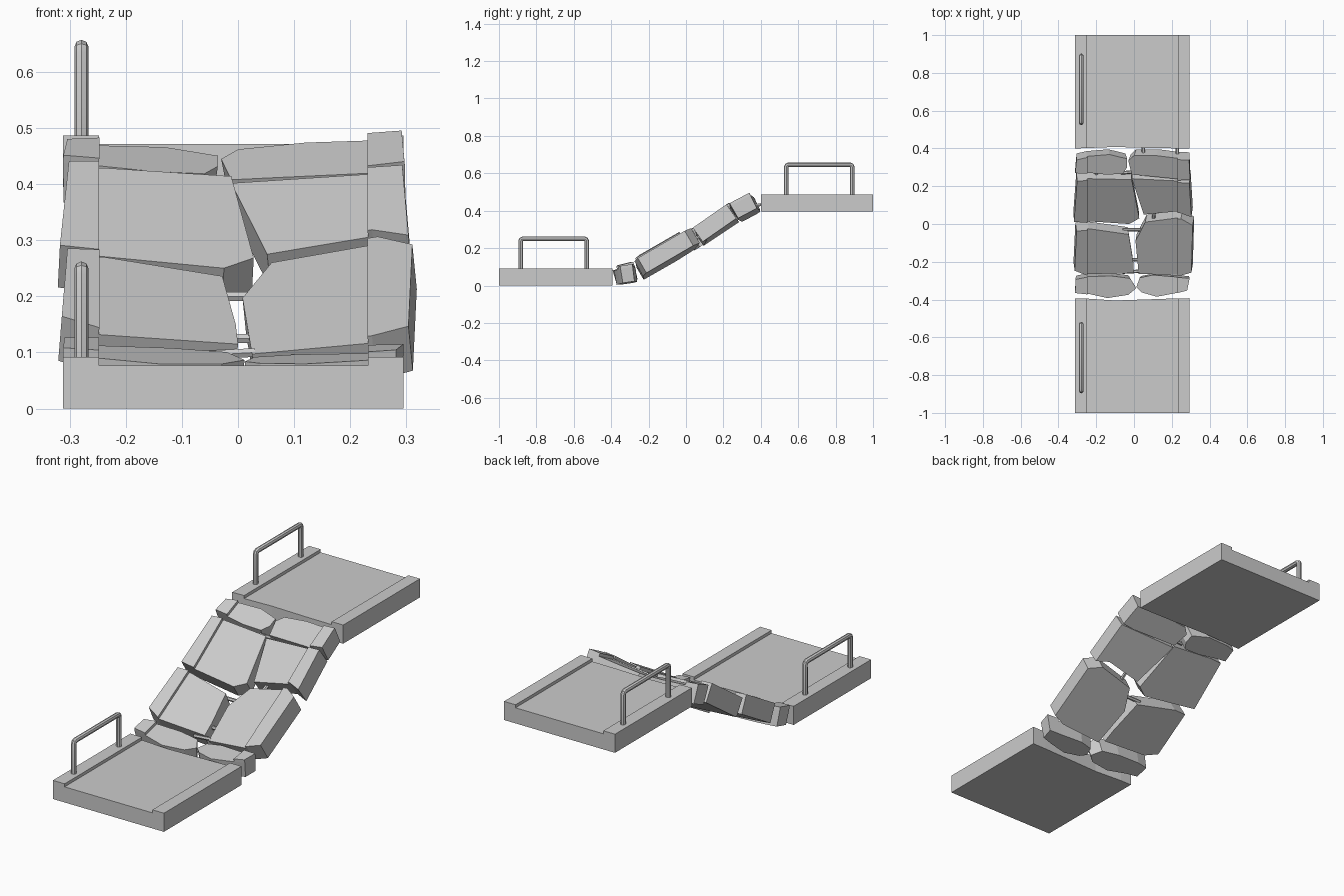
import bpy, bmesh
from mathutils import Vector

if "Cube" in bpy.data.objects:
    bpy.data.objects.remove(bpy.data.objects["Cube"])

CURBS = (-0.248, 0.232)      # inner edges of the raised side strips
DECK, STEP = 0.077, 0.015    # deck thickness and extra curb height


def slab(name, outline, origin, slope_x=0.0, slope_y=0.0, taper=1.0):
    """Slab whose tilted top passes through origin, with raised curb strips."""
    ox, oy, oz = origin
    n = Vector((-slope_x, -slope_y, 1)).normalized()
    top = [Vector((x, y, oz + slope_x * (x - ox) + slope_y * (y - oy))) for x, y in outline]
    mid = sum(top, Vector()) / len(top)
    bm = bmesh.new()
    vt = [bm.verts.new(p) for p in top]
    vb = [bm.verts.new(mid + (p - mid) * taper - n * DECK) for p in top]
    bm.faces.new(vt)
    bm.faces.new(vb[::-1])
    for i in range(len(vt)):
        j = (i + 1) % len(vt)
        bm.faces.new((vt[i], vb[i], vb[j], vt[j]))
    bmesh.ops.recalc_face_normals(bm, faces=bm.faces[:])
    for cx in CURBS:
        bmesh.ops.bisect_plane(bm, geom=bm.verts[:] + bm.edges[:] + bm.faces[:],
                               plane_co=(cx, 0, 0), plane_no=(1, 0, 0))
    bm.normal_update()
    strips = []
    for f in bm.faces:
        x = f.calc_center_median().x
        if f.normal.dot(n) > 0.99 and (x < CURBS[0] or x > CURBS[1]):
            strips.append(f)
    # Raise the curb strips
    for f in strips:
        vs = f.verts[:]
        up = [bm.verts.new(v.co + n * STEP) for v in vs]
        bm.faces.remove(f)
        bm.faces.new(up)
        for i in range(len(vs)):
            j = (i + 1) % len(vs)
            bm.faces.new((vs[i], vs[j], up[j], up[i]))
    bmesh.ops.recalc_face_normals(bm, faces=bm.faces[:])
    me = bpy.data.meshes.new(name)
    bm.to_mesh(me)
    bm.free()
    ob = bpy.data.objects.new(name, me)
    bpy.context.collection.objects.link(ob)
    return ob


def rod(name, points, radius, sides=2):
    """Round bar swept along a few points, converted to a mesh."""
    cu = bpy.data.curves.new(name, 'CURVE')
    cu.dimensions = '3D'
    cu.bevel_depth = radius
    cu.bevel_resolution = sides
    cu.use_fill_caps = True
    sp = cu.splines.new('POLY')
    sp.points.add(len(points) - 1)
    for p, co in zip(sp.points, points):
        p.co = (*co, 1)
    ob = bpy.data.objects.new(name, cu)
    bpy.context.collection.objects.link(ob)
    bpy.ops.object.select_all(action='DESELECT')
    ob.select_set(True)
    bpy.context.view_layer.objects.active = ob
    bpy.ops.object.convert(target='MESH')
    bpy.ops.object.shade_smooth_by_angle()


# Intact platforms with broken inner edges
slab("lower_platform", [(-0.312, -1), (0.295, -1), (0.295, -0.393), (0.22, -0.394),
                        (-0.1, -0.405), (-0.25, -0.395), (-0.312, -0.395)], (0, 0, DECK))
slab("upper_platform", [(-0.312, 0.4), (-0.25, 0.402), (-0.1, 0.408), (0.1, 0.402),
                        (0.295, 0.4), (0.295, 1), (-0.312, 1)], (0, 0, 0.395 + DECK))

# Handrails on the left curbs
for name, y0, y1, z in (("lower_rail", -0.884, -0.531, 0.08), ("upper_rail", 0.536, 0.889, 0.475)):
    x, t, c = -0.279, z + 0.17, 0.012
    rod(name, [(x, y0, z), (x, y0, t - c), (x, y0 + c * 0.3, t - c * 0.3), (x, y0 + c, t),
               (x, y1 - c, t), (x, y1 - c * 0.3, t - c * 0.3), (x, y1, t - c), (x, y1, z)], 0.0125)

# Collapsed span: left and right chunks, bottom to top
slab("chunk_left_1", [(-0.312, -0.362), (-0.24, -0.37), (-0.14, -0.392), (-0.03, -0.375),
                      (0.012, -0.34), (-0.02, -0.288), (-0.12, -0.275), (-0.25, -0.278),
                      (-0.31, -0.29)], (-0.25, -0.28, 0.112), -0.04, 0.25, 0.95)
slab("chunk_right_1", [(0.012, -0.335), (0.04, -0.362), (0.12, -0.385), (0.22, -0.366),
                       (0.282, -0.35), (0.295, -0.285), (0.22, -0.28), (0.1, -0.27),
                       (0.03, -0.285)], (0.03, -0.285, 0.092), 0.03, 0.15, 0.95)
slab("chunk_left_2", [(-0.315, -0.24), (-0.25, -0.265), (0.0, -0.26), (-0.004, -0.2),
                      (-0.028, -0.055), (-0.24, -0.025), (-0.305, -0.03)],
     (-0.25, -0.265, 0.132), -0.08, 0.58)
slab("chunk_right_2", [(0.025, -0.265), (0.24, -0.268), (0.305, -0.25), (0.312, 0.0),
                       (0.25, 0.035), (0.06, 0.01), (0.008, -0.09)],
     (0.02, -0.268, 0.095), 0.1, 0.58)
slab("chunk_left_3", [(-0.318, 0.02), (-0.252, 0.015), (-0.025, 0.0), (0.028, 0.03),
                      (-0.012, 0.235), (-0.24, 0.24), (-0.302, 0.235)],
     (-0.25, 0.015, 0.272), -0.05, 0.7)
slab("chunk_right_3", [(0.052, 0.05), (0.24, 0.068), (0.305, 0.045), (0.294, 0.225),
                       (0.232, 0.228), (-0.012, 0.24)], (0.05, 0.05, 0.275), 0.1, 0.7)
slab("chunk_left_4", [(-0.312, 0.275), (-0.25, 0.272), (-0.15, 0.262), (-0.06, 0.265),
                      (-0.036, 0.3), (-0.036, 0.345), (-0.13, 0.368), (-0.25, 0.358),
                      (-0.305, 0.345)], (-0.25, 0.27, 0.432), -0.06, 0.42, 0.96)
slab("chunk_right_4", [(-0.012, 0.262), (0.06, 0.255), (0.23, 0.238), (0.298, 0.24),
                       (0.293, 0.345), (0.23, 0.348), (0.12, 0.362), (0.0, 0.362),
                       (-0.03, 0.335)], (-0.01, 0.26, 0.407), 0.1, 0.53, 0.96)

# Exposed reinforcing bars bridging the cracks
bars = [((-0.07, -0.19, 0.125), (0.08, -0.19, 0.125)),
        ((-0.06, -0.255, 0.095), (0.03, -0.25, 0.1)),
        ((-0.06, -0.03, 0.2), (0.06, -0.03, 0.2)),
        ((0.1, -0.02, 0.21), (0.11, 0.1, 0.275)),
        ((-0.07, 0.27, 0.39), (0.03, 0.28, 0.39)),
        ((0.05, 0.32, 0.415), (0.05, 0.43, 0.44)),
        ((0.23, 0.32, 0.415), (0.23, 0.43, 0.44)),
        ((-0.2, 0.2, 0.36), (-0.2, 0.32, 0.415))]
for i, (a, b) in enumerate(bars):
    rod(f"reinforcing_bar_{i + 1}", [a, b], 0.009, 1)
